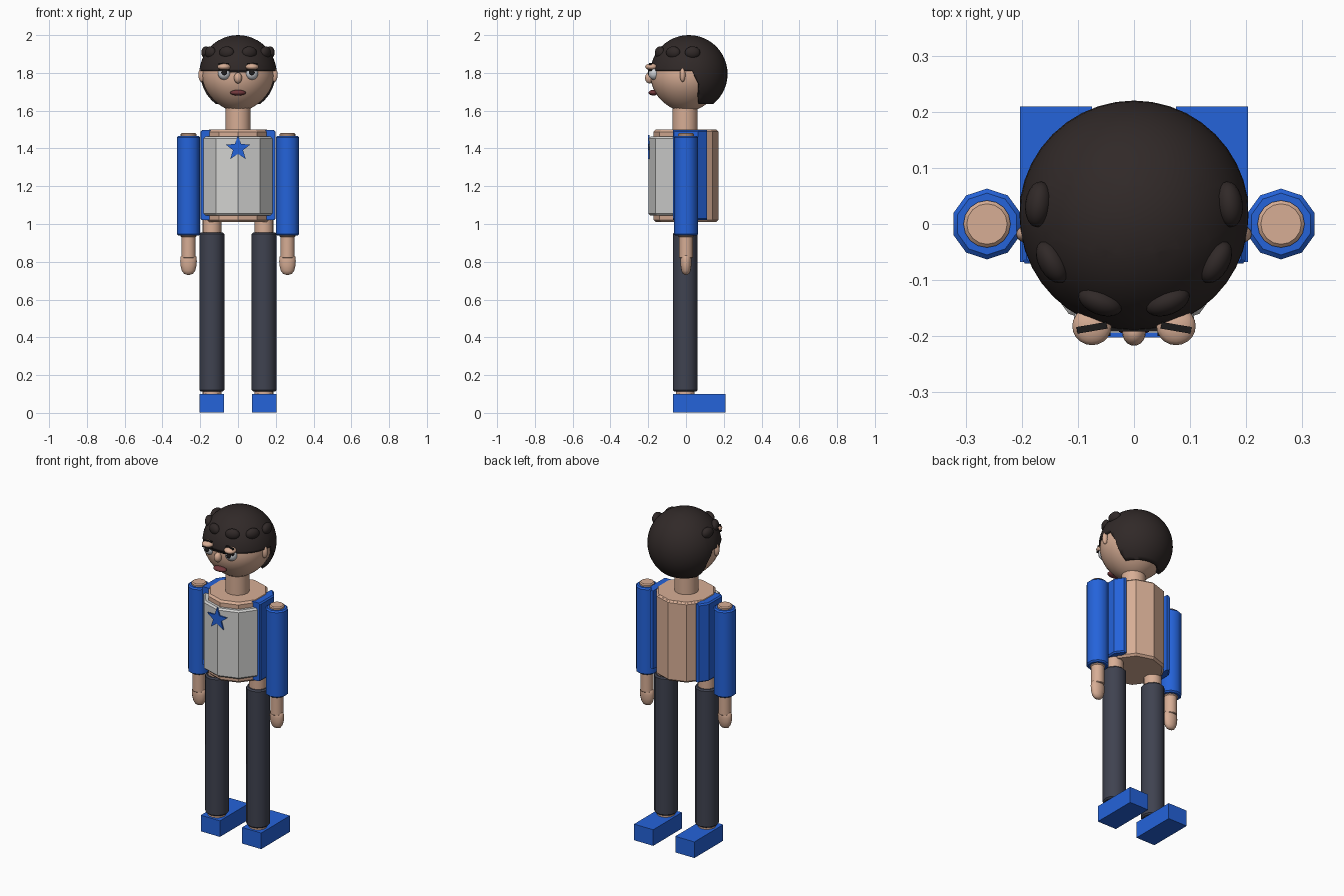
import bpy, bmesh, math
from mathutils import Vector

cube = bpy.data.objects.get("Cube")
if cube:
    bpy.data.objects.remove(cube)


def material(name, r, g, b):
    m = bpy.data.materials.new(name)
    m.use_nodes = True
    m.diffuse_color = (r, g, b, 1)
    bsdf = next(n for n in m.node_tree.nodes if n.type == 'BSDF_PRINCIPLED')
    bsdf.inputs["Base Color"].default_value = (r, g, b, 1)
    return m


SKIN = material("skin", .68, .42, .30)
BLUE = material("blue cloth", .018, .125, .70)
SHIRT = material("pale grey cloth", .64, .64, .63)
PANTS = material("dark slate cloth", .05, .055, .08)
HAIR = material("dark brown hair", .030, .022, .021)
BLACK = material("black", .012, .011, .011)
LIPS = material("dark red lips", .17, .04, .045)
EYE = material("eye white", .62, .64, .67)


def add(name, bm, mat, smooth=40):
    bmesh.ops.recalc_face_normals(bm, faces=bm.faces)
    mesh = bpy.data.meshes.new(name)
    bm.to_mesh(mesh)
    bm.free()
    mesh.materials.append(mat)
    ob = bpy.data.objects.new(name, mesh)
    bpy.context.collection.objects.link(ob)
    if smooth:
        bpy.ops.object.select_all(action='DESELECT')
        bpy.context.view_layer.objects.active = ob
        ob.select_set(True)
        bpy.ops.object.shade_smooth_by_angle(angle=math.radians(smooth))
    return ob


def lathe(name, mat, centre, profile, sides=10, smooth=0, flat=1):
    """Stack rings of (radius, z) with a corner facing front and back."""
    bm = bmesh.new()
    rings = []
    for r, z in profile:
        ring = []
        for i in range(sides):
            a = math.tau * i / sides
            ring.append(bm.verts.new((centre[0] + r * math.sin(a),
                                      centre[1] + r * flat * math.cos(a), z)))
        rings.append(ring)
    for low, high in zip(rings, rings[1:]):
        for i in range(sides):
            j = (i + 1) % sides
            bm.faces.new((low[i], low[j], high[j], high[i]))
    bm.faces.new(rings[0])
    bm.faces.new(rings[-1])
    return add(name, bm, mat, smooth)


def tube(name, mat, x, y, r, z0, z1, bevel=.008, sides=10, smooth=0):
    return lathe(name, mat, (x, y), [(r - bevel, z0), (r, z0 + bevel),
                                     (r, z1 - bevel), (r - bevel, z1)], sides, smooth)


def ball(name, mat, centre, size, spin=0, detail=20):
    bm = bmesh.new()
    bmesh.ops.create_uvsphere(bm, u_segments=detail, v_segments=detail // 2, radius=1)
    bmesh.ops.scale(bm, verts=bm.verts, vec=size)
    ob = add(name, bm, mat, 60)
    ob.location = centre
    ob.rotation_euler.z = spin
    return ob


def box(name, mat, centre, size, spin=0):
    bm = bmesh.new()
    bmesh.ops.create_cube(bm, size=1)
    bmesh.ops.scale(bm, verts=bm.verts, vec=size)
    ob = add(name, bm, mat, 0)
    ob.location = centre
    ob.rotation_euler.z = spin
    return ob


def trim(ob, co, normal):
    """Cut away the side the normal points to and cap the cut."""
    bm = bmesh.new()
    bm.from_mesh(ob.data)
    cut = bmesh.ops.bisect_plane(bm, geom=bm.verts[:] + bm.edges[:] + bm.faces[:],
                                 plane_co=co, plane_no=normal, clear_outer=True)
    edges = [e for e in cut['geom_cut'] if isinstance(e, bmesh.types.BMEdge)]
    bmesh.ops.holes_fill(bm, edges=edges)
    bm.to_mesh(ob.data)
    bm.free()


# Torso, with a two-piece bare back
torso = tube("torso", SKIN, 0, 0, .172, 1.01, 1.50, .012)
for name, z0, z1, r in (("lower_back", 1.015, 1.262, .164), ("upper_back", 1.262, 1.495, .172)):
    back = tube(name, SKIN, 0, 0, r, z0, z1, .006)
    trim(back, (0, .02, 0), (0, -1, 0))

# Shirt front and jacket sides
shirt = tube("shirt_front", SHIRT, 0, 0, .198, 1.045, 1.463, .01)
trim(shirt, (0, -.055, 0), (0, 1, 0))
for side, s in (("left", 1), ("right", -1)):
    jacket = tube("jacket_" + side, BLUE, 0, 0, .209, 1.02, 1.497, .008)
    trim(jacket, (0, -.07, 0), (0, -1, 0))
    trim(jacket, (0, .11, 0), (0, 1, 0))
    trim(jacket, (s * .145, 0, 0), (-s, 0, 0))

# Star plate on the chest
bm = bmesh.new()
points = []
for i in range(10):
    r = .028 if i % 2 else .07
    a = math.tau * i / 10
    points.append(bm.verts.new((r * math.sin(a), -.2, 1.4 + r * math.cos(a))))
face = bm.faces.new(points)
moved = bmesh.ops.extrude_face_region(bm, geom=[face])['geom']
bmesh.ops.translate(bm, vec=(0, .009, 0),
                    verts=[v for v in moved if isinstance(v, bmesh.types.BMVert)])
bmesh.ops.translate(bm, vec=(0, -.002, 0), verts=bm.verts)
add("chest_star", bm, BLUE, 0)

# Arms and legs
for side, s in (("left", 1), ("right", -1)):
    ax, lx = s * .262, s * .138
    tube(side + "_sleeve", BLUE, ax, 0, .063, .938, 1.467, .008, 10, 40)
    tube(side + "_arm", SKIN, ax, 0, .042, .93, 1.482, .006, 16, 40)
    tube(side + "_wrist", SKIN, ax, 0, .037, .82, .95, .003, 16, 40)
    lathe(side + "_hand", SKIN, (ax, 0),
          [(.008, .731), (.024, .737), (.035, .752), (.042, .778),
           (.044, .805), (.041, .828), (.034, .836)], 16, 50, .68)
    tube(side + "_trouser", PANTS, lx, -.004, .066, .113, .955, .008, 12, 40)
    tube(side + "_leg", SKIN, lx, -.004, .05, .09, 1.03, .003, 16, 40)
    box(side + "_shoe", BLUE, (s * .139, .071, .05), (.129, .277, .098))

# Neck and head with a tapered jaw
tube("neck", SKIN, 0, -.005, .067, 1.48, 1.66, .002, 20, 40)
head = ball("head", SKIN, (0, 0, 1.785), (.19, .188, .19), 0, 40)
for v in head.data.vertices:
    if v.co.z < 0:
        v.co.x *= 1 - .7 * v.co.z ** 2 / .19 ** 2 * .25
        v.co.y *= 1 - .1 * v.co.z ** 2 / .19 ** 2

# Hair cap: fringe line across the brow, sides falling behind the ears
centre = Vector((0, .015, 1.795))
bm = bmesh.new()
bmesh.ops.create_uvsphere(bm, u_segments=40, v_segments=24, radius=.205)
bmesh.ops.translate(bm, verts=bm.verts, vec=centre)
planes = [(Vector((0, 0, 1.81)), Vector((0, 0, 1))),
          (Vector((0, .068, 1.74)), Vector((0, 1, 0))),
          (Vector((0, .068, 1.74)), Vector((0, .9, .43)))]
nape = Vector((0, 0, 1.635))
for co, no in planes + [(nape, Vector((0, 0, 1)))]:
    bmesh.ops.bisect_plane(bm, geom=bm.verts[:] + bm.edges[:] + bm.faces[:],
                           plane_co=co, plane_no=no)
bare = []
for f in bm.faces:
    c = f.calc_center_median()
    if c.z < nape.z or not any((c - co).dot(no) > 0 for co, no in planes):
        bare.append(f)
bmesh.ops.delete(bm, geom=bare, context='FACES')
hair = add("hair", bm, HAIR, 40)
shell = hair.modifiers.new("thickness", 'SOLIDIFY')
shell.thickness = .025
shell.offset = -1

# Curls around the crown
for side, s in (("left", 1), ("right", -1)):
    for i, (x, y) in enumerate(((.17, .035), (.146, -.068), (.06, -.138))):
        ball(f"{side}_curl_{i + 1}", HAIR, (s * x, y, 1.908), (.024, .041, .032),
             math.atan2(y - centre.y, s * x))

# Face
for side, s in (("left", 1), ("right", -1)):
    ball(side + "_ear", SKIN, (s * .193, -.018, 1.79), (.017, .015, .038))
    ball(side + "_eye", EYE, (s * .073, -.168, 1.797), (.034, .032, .034))
    ball(side + "_pupil", BLACK, (s * .073, -.184, 1.8), (.02, .019, .02))
    ball(side + "_eyelid", SKIN, (s * .075, -.182, 1.832), (.035, .034, .018))
    box(side + "_brow", BLACK, (s * .075, -.185, 1.846), (.054, .012, .012), -s * .17)
    box(side + "_lash", BLACK, (s * .073, -.19, 1.814), (.062, .02, .006))
box("glasses_bridge", BLACK, (0, -.188, 1.806), (.09, .008, .006))
ball("nose", SKIN, (0, -.193, 1.773), (.021, .024, .029))
ball("mouth", LIPS, (0, -.173, 1.695), (.042, .025, .015))
